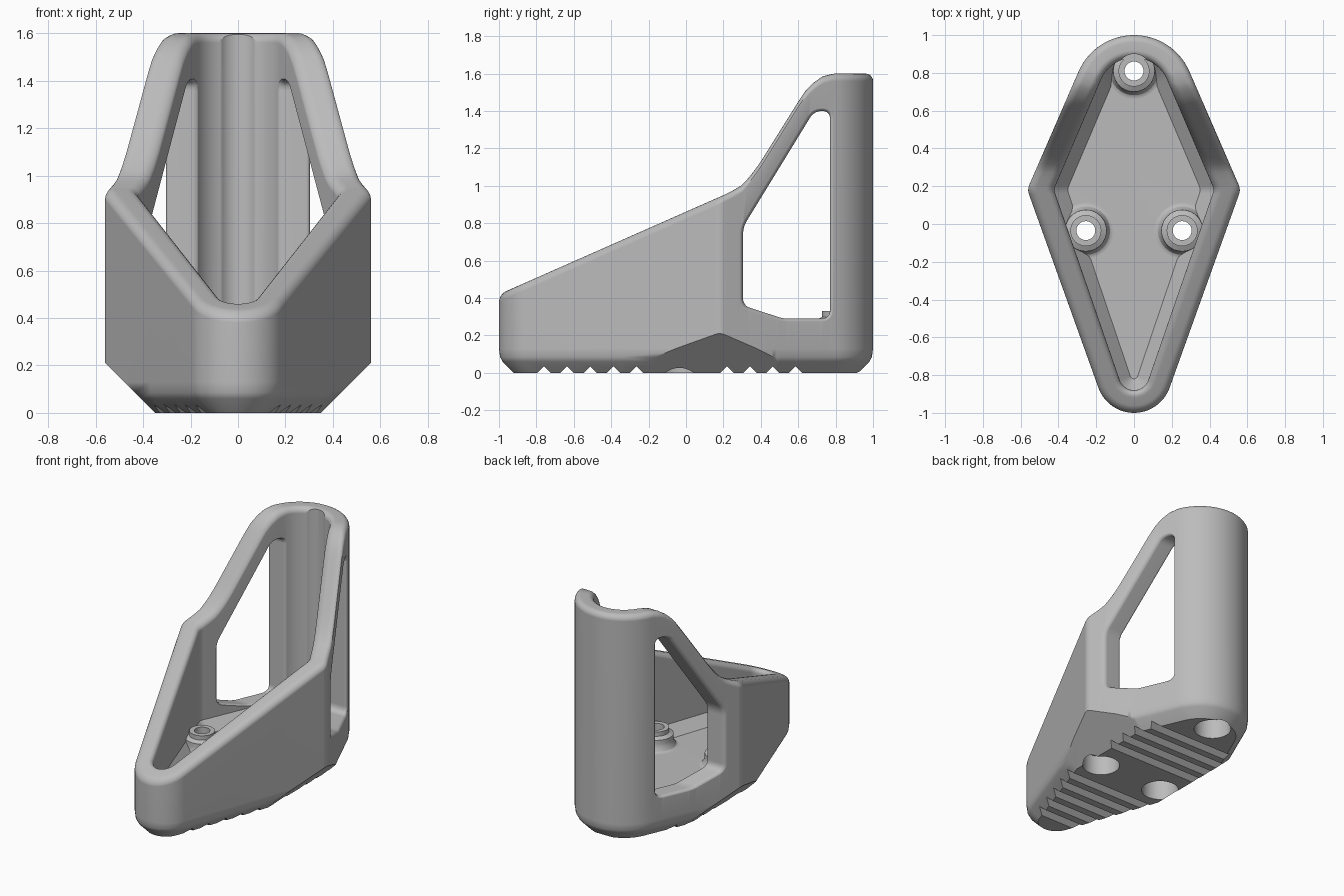
import bpy, bmesh
from math import sin, cos, pi, atan2, acos, hypot, radians

if "Cube" in bpy.data.objects:
    bpy.data.objects.remove(bpy.data.objects["Cube"])

grey = bpy.data.materials.new("light_grey")
grey.use_nodes = True
COLOUR = (0.5, 0.5, 0.5, 1)
grey.diffuse_color = COLOUR
grey.node_tree.nodes["Principled BSDF"].inputs["Base Color"].default_value = COLOUR


def lerp(a, b, t):
    return tuple(u + (v - u) * t for u, v in zip(a, b))


def loft(name, rings):
    """Closed solid through rings of equal point count, capped at both ends."""
    bm = bmesh.new()
    rows = [[bm.verts.new(p) for p in ring] for ring in rings]
    n = len(rows[0])
    for a, b in zip(rows, rows[1:]):
        for i in range(n):
            j = (i + 1) % n
            bm.faces.new((a[i], a[j], b[j], b[i]))
    bm.faces.new(rows[0][::-1])
    bm.faces.new(rows[-1])
    bmesh.ops.recalc_face_normals(bm, faces=bm.faces)
    mesh = bpy.data.meshes.new(name)
    bm.to_mesh(mesh)
    bm.free()
    obj = bpy.data.objects.new(name, mesh)
    bpy.context.collection.objects.link(obj)
    mesh.materials.append(grey)
    return obj


def lathe(name, x, y, profile, n=40):
    return loft(name, [[(x + r * cos(2 * pi * i / n), y + r * sin(2 * pi * i / n), z)
                        for i in range(n)] for r, z in profile])


def combine(target, tool, operation="DIFFERENCE"):
    tool.hide_render = True
    mod = target.modifiers.new("cut", "BOOLEAN")
    mod.operation, mod.solver, mod.object = operation, "EXACT", tool
    bpy.context.view_layer.objects.active = target
    bpy.ops.object.modifier_apply(modifier=mod.name)
    bpy.data.objects.remove(tool)


# Kite outline wrapped around front, side and back circles (x, y, radius)
STEPS_ARC, STEPS_LINE = (10, 8, 14), (4, 26)


def kite(circles):
    angles = [-pi / 2]
    for (x1, y1, r1), (x2, y2, r2) in zip(circles, circles[1:]):
        dx, dy = x2 - x1, y2 - y1
        angles.append(atan2(dy, dx) - acos((r1 - r2) / hypot(dx, dy)))
    angles.append(pi / 2)
    half = []
    for k, (x, y, r) in enumerate(circles):
        n = STEPS_ARC[k]
        arc = []
        for i in range(n + 1):
            a = angles[k] + (angles[k + 1] - angles[k]) * i / n
            arc.append((x + r * cos(a), y + r * sin(a)))
        if half:
            m = STEPS_LINE[k - 1]
            start = half[-1]
            half += [lerp(start, arc[0], i / m) for i in range(1, m)]
        half += arc
    return half + [(-x, y) for x, y in half[-2:0:-1]]


outer = kite([(0, -0.8, 0.2), (0.49, 0.18, 0.07), (0, 0.68, 0.32)])
inner = kite([(0, -0.8, 0.08), (0.36, 0.18, 0.06), (0, 0.69, 0.19)])

# Rim height along the length
RIM = [(-1, 0.42), (0.2, 0.95), (0.26, 0.98), (0.3, 1.005), (0.35, 1.06), (0.4, 1.13),
       (0.6, 1.45), (0.64, 1.51), (0.68, 1.55), (0.73, 1.585), (0.79, 1.6), (1.1, 1.6)]


def rim_height(y):
    for (y1, z1), (y2, z2) in zip(RIM, RIM[1:]):
        if y <= y2:
            return z1 + (z2 - z1) * (y - y1) / (y2 - y1)
    return RIM[-1][1]


def ring(t, z=None, drop=0):
    pts = [lerp(p, q, t) for p, q in zip(outer, inner)]
    return [(x, y, rim_height(y) - drop if z is None else z) for x, y in pts]


# Shell: bottom edge, outer wall, rounded rim, inner wall, floor
rim_round = [(0.32 * (1 - cos(a)), 0.04 * (1 - sin(a)))
             for a in (radians(18 * k) for k in range(6))]
rings = [ring(t, z) for t, z in ((0.65, 0), (0.16, 0.06), (0.05, 0.085), (0, 0.13))]
rings += [ring(t, drop=d) for t, d in rim_round]
rings += [ring(1 - t, drop=d) for t, d in rim_round[::-1]]
rings += [ring(1, 0.27), ring(1.5, 0.2)]
body = loft("foot_cup", rings)

# Side windows with rounded edges, following the slanted rear walls
corners = [(0.305, 0.36, 0.04), (0.52, 0.29, 0.03), (0.77, 0.29, 0.05),
           (0.77, 1.4, 0.042), (0.685, 1.4, 0.042), (0.305, 0.78, 0.04)]
window = []
for k, (y, z, cut) in enumerate(corners):
    ends = []
    for o in (corners[k - 1], corners[(k + 1) % len(corners)]):
        d = hypot(o[0] - y, o[1] - z)
        ends.append(lerp((y, z), o[:2], cut / d))
    for i in range(7):
        t = i / 6
        window.append(lerp(lerp(ends[0], (y, z), t), lerp((y, z), ends[1], t), t))


def outset(points, d):
    result = []
    for i, (y, z) in enumerate(points):
        a, b = points[i - 1], points[(i + 1) % len(points)]
        dy, dz = b[0] - a[0], b[1] - a[1]
        length = hypot(dy, dz)
        result.append((y + d * dz / length, z - d * dy / length))
    return result


first = sum(STEPS_ARC[:2]) + STEPS_LINE[0]
(wx1, wy1), (wx2, wy2) = outer[first], outer[first + STEPS_LINE[1]]
ROUND, WALL = 0.025, 0.143
edge = [(ROUND * sin(a), ROUND * (1 - cos(a)))
        for a in (radians(18 * k) for k in range(6))]
slices = [(-0.15, ROUND)]
slices += [(ROUND - u - 0.002, v) for u, v in edge[::-1]]
slices += [(WALL - ROUND + u + 0.002, v) for u, v in edge]
slices += [(WALL + 0.08, ROUND)]
for side in (-1, 1):
    cutter = loft("window_cutter", [
        [(side * (wx1 + (wx2 - wx1) * (y - wy1) / (wy2 - wy1) - depth), y, z)
         for y, z in outset(window, grow)] for depth, grow in slices])
    combine(body, cutter)

# Screw bosses on the floor
SCREWS = [(-0.255, -0.035), (0.255, -0.035), (0, 0.81)]
for x, y in SCREWS:
    boss = lathe("boss", x, y, [(0.15, 0.17), (0.15, 0.2), (0.128, 0.212), (0.114, 0.235),
                                (0.11, 0.26), (0.11, 0.285), (0.082, 0.3), (0.082, 0.33)])
    combine(body, boss, "UNION")

# Slanted undersides left and right
for s in (-1, 1):
    profile = [(0.25, -0.1), (0.75, -0.1), (0.75, 0.4)]
    combine(body, loft("slant_cutter", [[(s * x, y, z) for x, z in profile]
                                        for y in (-1.2, 1.2)]))

# Grip grooves across the sole
for y in [-0.76 + 0.124 * i for i in range(5)] + [0.22 + 0.122 * i for i in range(4)]:
    profile = [(y - 0.07, -0.035), (y, 0.035), (y + 0.07, -0.035)]
    combine(body, loft("groove_cutter", [[(x, v, z) for v, z in profile]
                                         for x in (-0.7, 0.7)]))

# Screw holes with counterbores from below
for x, y in SCREWS:
    combine(body, lathe("screw_cutter", x, y, [(0.122, -0.1), (0.122, 0.14),
                                               (0.05, 0.141), (0.05, 0.5)]))

# Tool channel down the inside of the back wall
combine(body, lathe("channel_cutter", 0, 0.81, [(0.09, 0.331), (0.09, 1.8)]))

# Smooth shading with crisp edges
bpy.ops.object.select_all(action="DESELECT")
body.select_set(True)
bpy.context.view_layer.objects.active = body
bpy.ops.object.shade_smooth_by_angle(angle=radians(30))
normals = body.modifiers.new("even_shading", "WEIGHTED_NORMAL")
normals.keep_sharp = True
